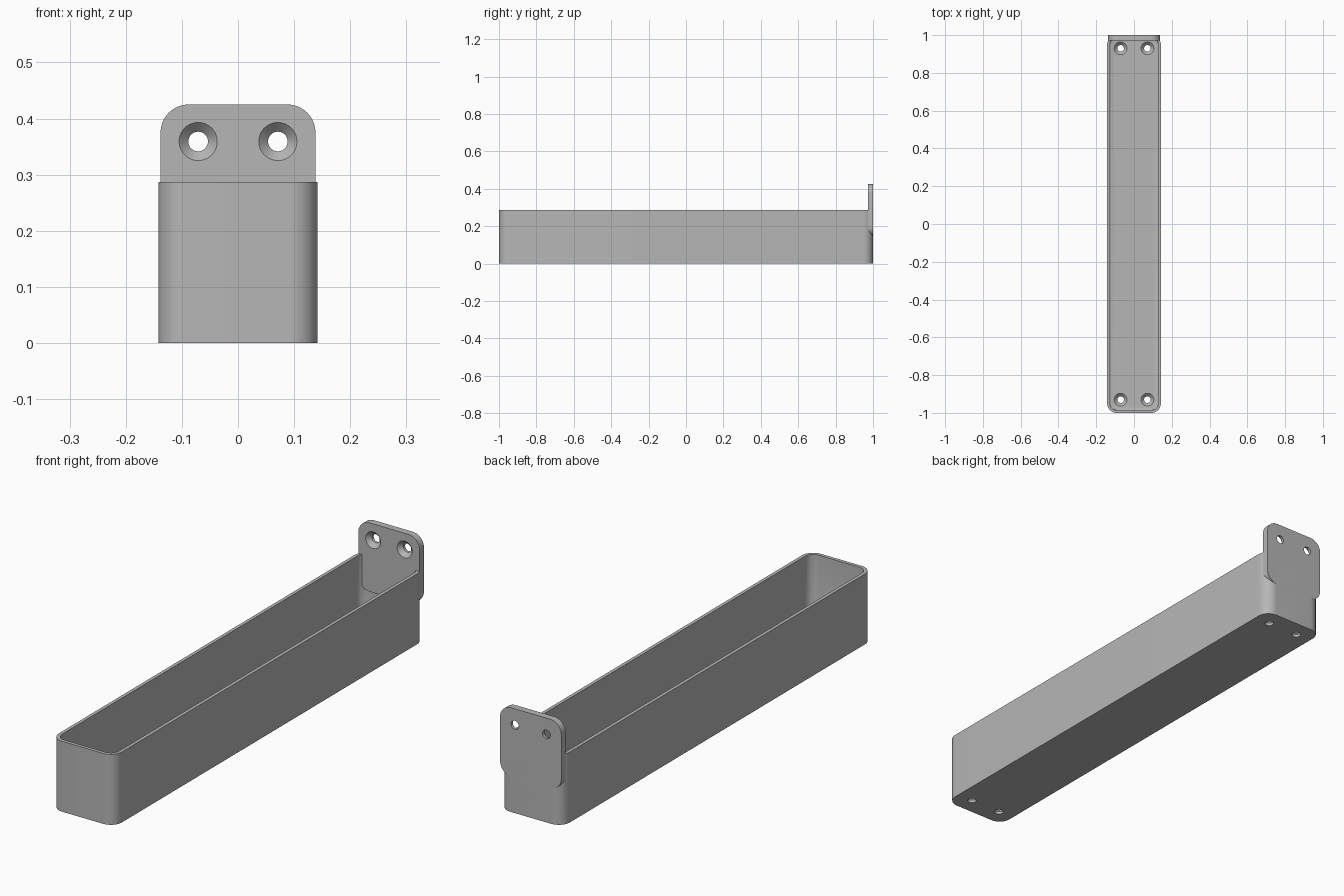
import bpy, bmesh, math
from mathutils import Matrix

cube = bpy.data.objects.get("Cube")
if cube:
    bpy.data.objects.remove(cube, do_unlink=True)

HALF_W, HEIGHT, WALL, FLOOR = 0.142, 0.287, 0.014, 0.028
RADIUS, PLATE = 0.05, 0.028

grey = bpy.data.materials.new("grey plastic")
grey.use_nodes = True
colour = (0.47, 0.47, 0.47, 1)
grey.diffuse_color = colour
grey.node_tree.nodes["Principled BSDF"].inputs["Base Color"].default_value = colour


def finish(bm, name, matrix=Matrix()):
    bmesh.ops.transform(bm, matrix=matrix, verts=bm.verts)
    bmesh.ops.recalc_face_normals(bm, faces=bm.faces)
    mesh = bpy.data.meshes.new(name)
    bm.to_mesh(mesh)
    bm.free()
    obj = bpy.data.objects.new(name, mesh)
    mesh.materials.append(grey)
    bpy.context.collection.objects.link(obj)
    return obj


def rounded_slab(name, hx, hy, r, bottom, top, matrix=Matrix(), steps=12):
    """Rounded rectangle extruded along its local z."""
    bm = bmesh.new()
    corners = [(1, 1), (-1, 1), (-1, -1), (1, -1)]
    ring = []
    for i, (sx, sy) in enumerate(corners):
        for k in range(steps + 1):
            a = math.pi / 2 * (i + k / steps)
            ring.append(bm.verts.new((sx * (hx - r) + r * math.cos(a),
                                      sy * (hy - r) + r * math.sin(a), bottom)))
    face = bm.faces.new(ring)
    new = bmesh.ops.extrude_face_region(bm, geom=[face])["geom"]
    verts = [g for g in new if isinstance(g, bmesh.types.BMVert)]
    bmesh.ops.translate(bm, vec=(0, 0, top - bottom), verts=verts)
    return finish(bm, name, matrix)


def countersink(name, matrix):
    """Screw hole; local z = 0 is the surface, and the hole runs down."""
    bm = bmesh.new()
    profile = [(0, 0.01), (0.034, 0.01), (0.034, 0), (0.0175, -0.0165),
               (0.0175, -0.06), (0, -0.06)]
    verts = [bm.verts.new((r, 0, z)) for r, z in profile]
    edges = [bm.edges.new(pair) for pair in zip(verts, verts[1:])]
    bmesh.ops.spin(bm, geom=verts + edges, cent=(0, 0, 0), axis=(0, 0, 1),
                   angle=math.tau, steps=40)
    bmesh.ops.remove_doubles(bm, verts=bm.verts, dist=1e-5)
    return finish(bm, name, matrix)


def combine(target, other, operation):
    mod = target.modifiers.new(operation, "BOOLEAN")
    mod.operation, mod.object, mod.solver = operation, other, "EXACT"
    bpy.context.view_layer.objects.active = target
    bpy.ops.object.modifier_apply(modifier=mod.name)
    bpy.data.objects.remove(other, do_unlink=True)


# Open tray with rounded upright corners
tray = rounded_slab("tray", HALF_W, 1, RADIUS, 0, HEIGHT)
cavity = rounded_slab("cavity_cutter", HALF_W - WALL, 1 - WALL, RADIUS - WALL,
                      FLOOR, HEIGHT + 0.1)
# Softened edge around the cavity floor
bm = bmesh.new()
bm.from_mesh(cavity.data)
rim = [e for e in bm.edges if all(abs(v.co.z - FLOOR) < 1e-4 for v in e.verts)]
bmesh.ops.bevel(bm, geom=rim, offset=0.007, segments=3, profile=0.5, affect="EDGES")
bm.to_mesh(cavity.data)
bm.free()
combine(tray, cavity, "DIFFERENCE")

# Upright mounting plate at the back
upright = Matrix.Translation((0, 1, 0.285)) @ Matrix.Rotation(math.pi / 2, 4, "X")
plate = rounded_slab("mounting_plate", 0.138, 0.14, RADIUS, 0, PLATE, upright)
combine(tray, plate, "UNION")

# Countersunk screw holes in the plate and at both ends of the floor
for x in (-0.071, 0.071):
    places = [Matrix.Translation((x, y, FLOOR)) for y in (-0.93, 0.93)]
    places.append(Matrix.Translation((x, 1 - PLATE, 0.359))
                  @ Matrix.Rotation(math.pi / 2, 4, "X"))
    for place in places:
        combine(tray, countersink("hole_cutter", place), "DIFFERENCE")

# Smooth rounded surfaces with crisp edges
bpy.ops.object.select_all(action="DESELECT")
tray.select_set(True)
bpy.context.view_layer.objects.active = tray
bpy.ops.object.shade_smooth_by_angle(angle=math.radians(30))
